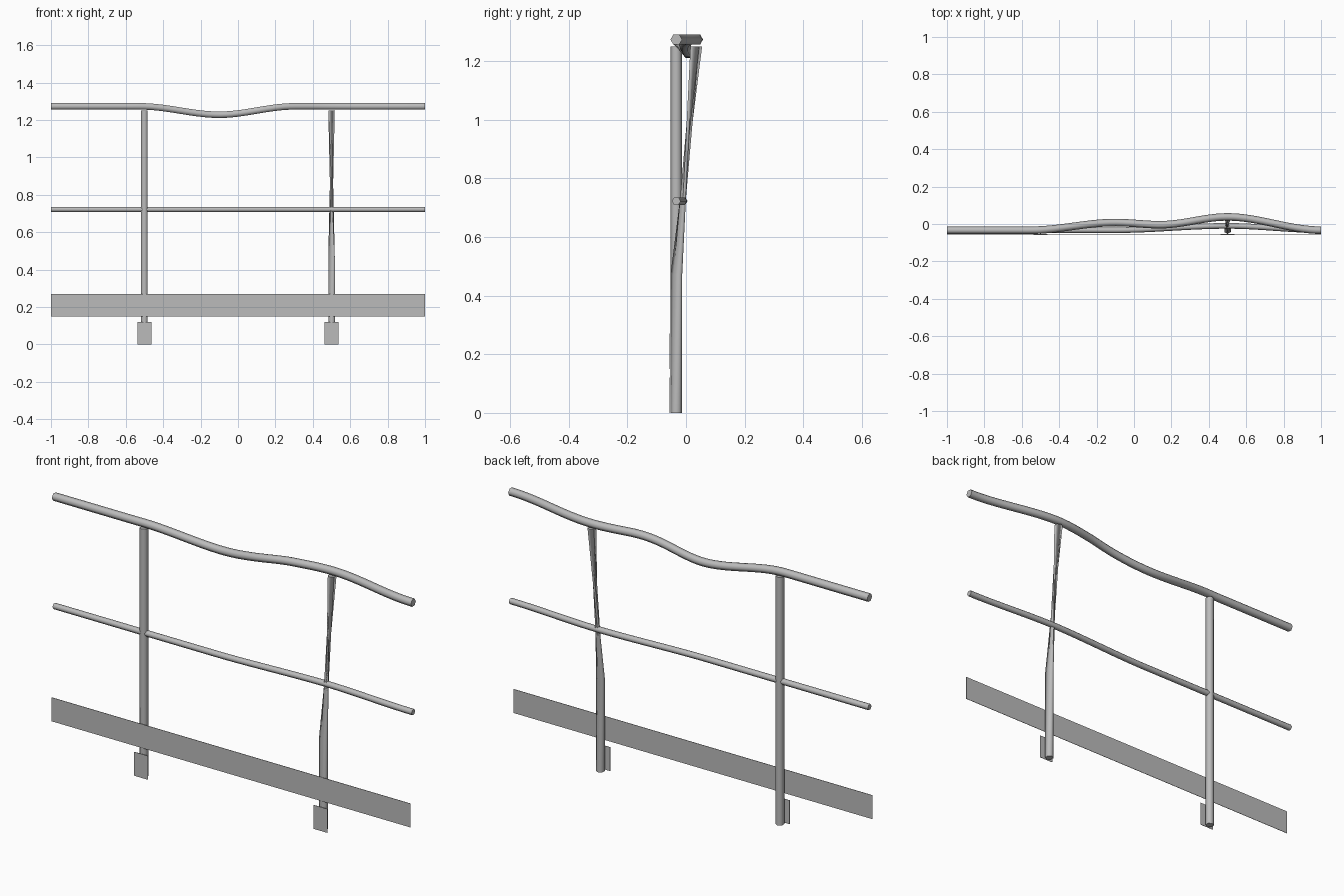
import bpy, math
from mathutils import Vector

cube = bpy.data.objects.get("Cube")
if cube:
    bpy.data.objects.remove(cube, do_unlink=True)

steel = bpy.data.materials.new("grey_steel")
steel.use_nodes = True
GREY = (0.5, 0.5, 0.5, 1)
steel.diffuse_color = GREY
steel.node_tree.nodes["Principled BSDF"].inputs["Base Color"].default_value = GREY

SIDES = 6
BASE_Y = -0.033


def make_object(name, verts, faces):
    mesh = bpy.data.meshes.new(name)
    mesh.from_pydata(verts, [], faces)
    mesh.materials.append(steel)
    obj = bpy.data.objects.new(name, mesh)
    bpy.context.collection.objects.link(obj)
    bpy.ops.object.select_all(action='DESELECT')
    obj.select_set(True)
    bpy.context.view_layer.objects.active = obj
    bpy.ops.object.shade_smooth_by_angle(angle=math.radians(65))
    return obj


def tube(name, path, radius, across, twists=None):
    """Capped hexagonal tube; rings span the y axis and the 'across' axis."""
    verts, faces = [], []
    for i, point in enumerate(path):
        for k in range(SIDES):
            a = math.tau * k / SIDES + (twists[i] if twists else 0)
            verts.append(Vector(point) + radius *
                         (Vector((0, math.cos(a), 0)) + math.sin(a) * Vector(across)))
    for i in range(len(path) - 1):
        for k in range(SIDES):
            a, b = i * SIDES + k, i * SIDES + (k + 1) % SIDES
            faces.append((a, b, b + SIDES, a + SIDES))
    last = (len(path) - 1) * SIDES
    faces.append(tuple(reversed(range(SIDES))))
    faces.append(tuple(range(last, last + SIDES)))
    # posts use the opposite handedness to rails
    if across[0]:
        faces = [tuple(reversed(f)) for f in faces]
    return make_object(name, verts, faces)


def ease(keys, x):
    """Smooth value at x between (position, value) keys."""
    for (x0, v0), (x1, v1) in zip(keys, keys[1:]):
        if x <= x1:
            t = (x - x0) / (x1 - x0)
            return v0 + (v1 - v0) * t * t * (3 - 2 * t)
    return keys[-1][1]


def rail(name, radius, y_keys, z_keys, steps=64):
    xs = [-1 + 2 * i / steps for i in range(steps + 1)]
    path = [(x, ease(y_keys, x), ease(z_keys, x)) for x in xs]
    tube(name, path, radius, (0, 0, 1))


def plate(name, x, width, z0, z1, y0, y1):
    verts = [(x + sx * width / 2, y, z)
             for sx in (-1, 1) for y in (y0, y1) for z in (z0, z1)]
    faces = [(0, 1, 3, 2), (4, 6, 7, 5), (0, 4, 5, 1),
             (2, 3, 7, 6), (0, 2, 6, 4), (1, 5, 7, 3)]
    make_object(name, verts, faces)


# Bent rails
rail("top_rail", 0.02,
     [(-1, BASE_Y), (-0.55, BASE_Y), (-0.1, 0.008), (0.14, -0.004),
      (0.5, 0.038), (1, BASE_Y)],
     [(-1, 1.273), (-0.52, 1.273), (-0.1, 1.228), (0.3, 1.273), (1, 1.273)])
rail("middle_rail", 0.015,
     [(-1, BASE_Y), (-0.1, BASE_Y), (0.5, -0.01), (1, BASE_Y)],
     [(-1, 0.722), (1, 0.722)])

# Straight post, and a bent post whose upper part is twisted
tube("right_post", [(-0.5, BASE_Y, 0), (-0.5, BASE_Y, 1.25)], 0.02, (1, 0, 0))
tube("left_bent_post",
     [(0.5, BASE_Y, 0), (0.5, BASE_Y, 0.47), (0.5, 0.035, 1.25)],
     0.02, (1, 0, 0), [0, 0, math.radians(120)])

# Toe board and foot plates
plate("toe_board", 0, 2, 0.15, 0.27, -0.056, -0.054)
for side, x in (("right", -0.5), ("left", 0.5)):
    plate(side + "_foot_plate", x, 0.076, 0, 0.12, -0.058, -0.056)
